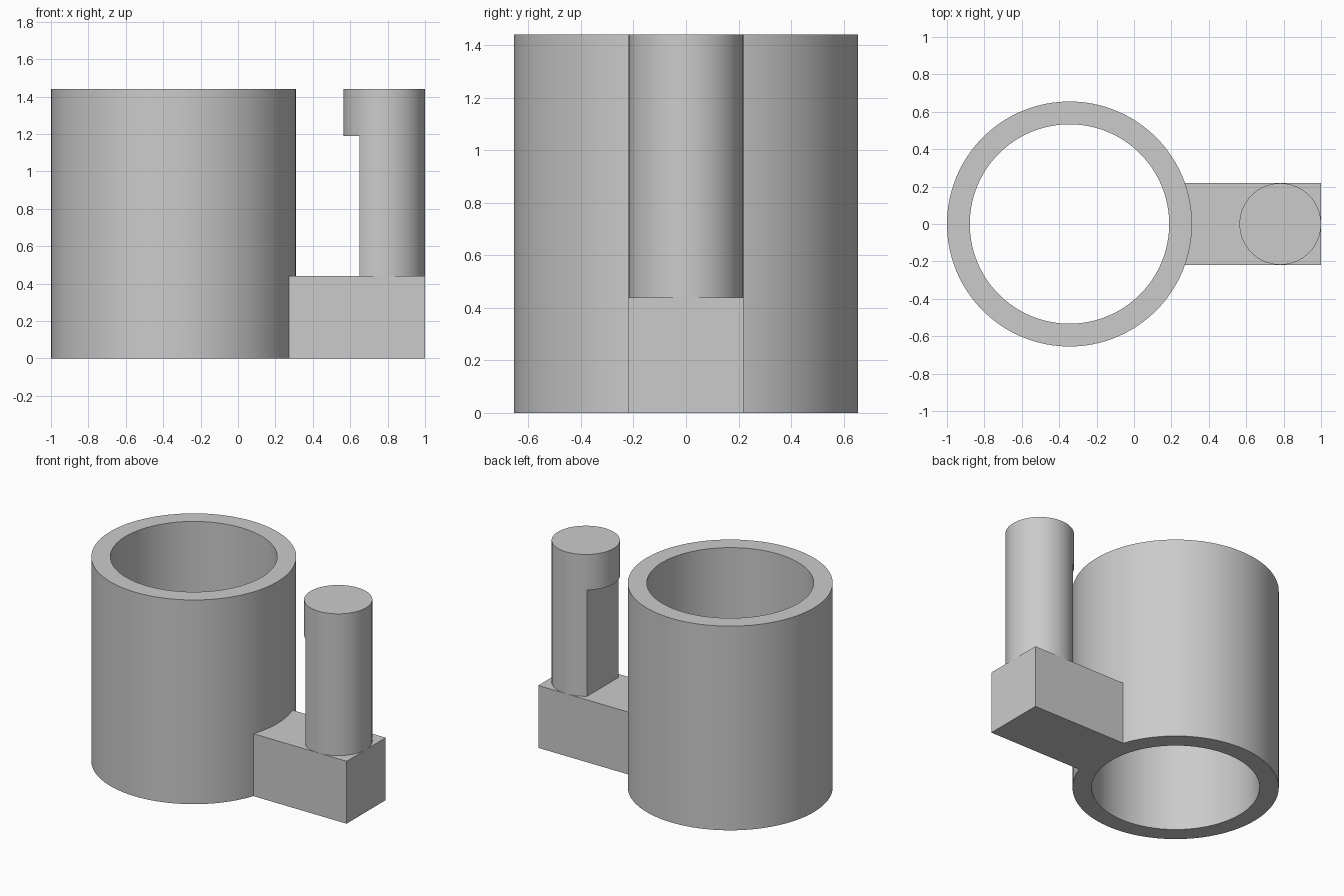
import bpy, bmesh, math
from mathutils import Vector

if "Cube" in bpy.data.objects:
    bpy.data.objects.remove(bpy.data.objects["Cube"], do_unlink=True)

# One plain grey for every part
GREY = (0.6, 0.6, 0.6, 1)
grey = bpy.data.materials.new("plain_grey")
grey.use_nodes = True
grey.diffuse_color = GREY
grey.node_tree.nodes["Principled BSDF"].inputs["Base Color"].default_value = GREY

TUBE_X, OUTER, INNER, HEIGHT = -0.345, 0.655, 0.533, 1.44
PIN_R, BLOCK_TOP = 0.218, 0.44
PIN_X = 1 - PIN_R
FLAT_X, HEAD_Z = 0.65, 1.19


def finish(name, bm):
    bmesh.ops.recalc_face_normals(bm, faces=bm.faces)
    mesh = bpy.data.meshes.new(name)
    bm.to_mesh(mesh)
    bm.free()
    mesh.materials.append(grey)
    obj = bpy.data.objects.new(name, mesh)
    bpy.context.collection.objects.link(obj)
    return obj


def prism(name, outline, z0, z1):
    """Extrude a flat outline from z0 up to z1."""
    bm = bmesh.new()
    base = bm.faces.new([bm.verts.new((x, y, z0)) for x, y in outline])
    top = bmesh.ops.extrude_face_region(bm, geom=[base])["geom"]
    verts = [g for g in top if isinstance(g, bmesh.types.BMVert)]
    bmesh.ops.translate(bm, verts=verts, vec=(0, 0, z1 - z0))
    return finish(name, bm)


def arc(cx, radius, start, end, count):
    step = (end - start) / count
    return [(cx + radius * math.cos(start + i * step),
             radius * math.sin(start + i * step)) for i in range(count + 1)]


def smooth(obj):
    bpy.ops.object.select_all(action="DESELECT")
    obj.select_set(True)
    bpy.context.view_layer.objects.active = obj
    bpy.ops.object.shade_smooth_by_angle(angle=math.radians(30))


# Open tube: wall section spun around its axis
bm = bmesh.new()
corners = [(INNER, 0), (OUTER, 0), (OUTER, HEIGHT), (INNER, HEIGHT)]
ring = [bm.verts.new((TUBE_X + r, 0, z)) for r, z in corners]
edges = [bm.edges.new((ring[i], ring[(i + 1) % 4])) for i in range(4)]
bmesh.ops.spin(bm, geom=ring + edges, cent=Vector((TUBE_X, 0, 0)), axis=(0, 0, 1),
               angle=math.tau, steps=128, use_merge=True)
bmesh.ops.remove_doubles(bm, verts=bm.verts, dist=0.0001)
smooth(finish("tube", bm))

# Side block, hollowed at one end to hug the tube
half = math.asin(PIN_R / OUTER)
outline = arc(TUBE_X, OUTER, half, -half, 16) + [(1, -PIN_R), (1, PIN_R)]
smooth(prism("side_block", outline, 0, BLOCK_TOP))

# Upright pin with a flat cut below its head
pin = prism("pin", arc(PIN_X, PIN_R, 0, math.tau, 96)[:-1], BLOCK_TOP, HEIGHT)
cutter = prism("pin_cutter", [(0.4, -0.4), (FLAT_X, -0.4), (FLAT_X, 0.4), (0.4, 0.4)],
               BLOCK_TOP - 0.1, HEAD_Z)
cutter.hide_render = True
cut = pin.modifiers.new("flat_cut", "BOOLEAN")
cut.operation = "DIFFERENCE"
cut.solver = "EXACT"
cut.object = cutter
bpy.context.view_layer.objects.active = pin
bpy.ops.object.modifier_apply(modifier=cut.name)
bpy.data.objects.remove(cutter, do_unlink=True)
smooth(pin)
